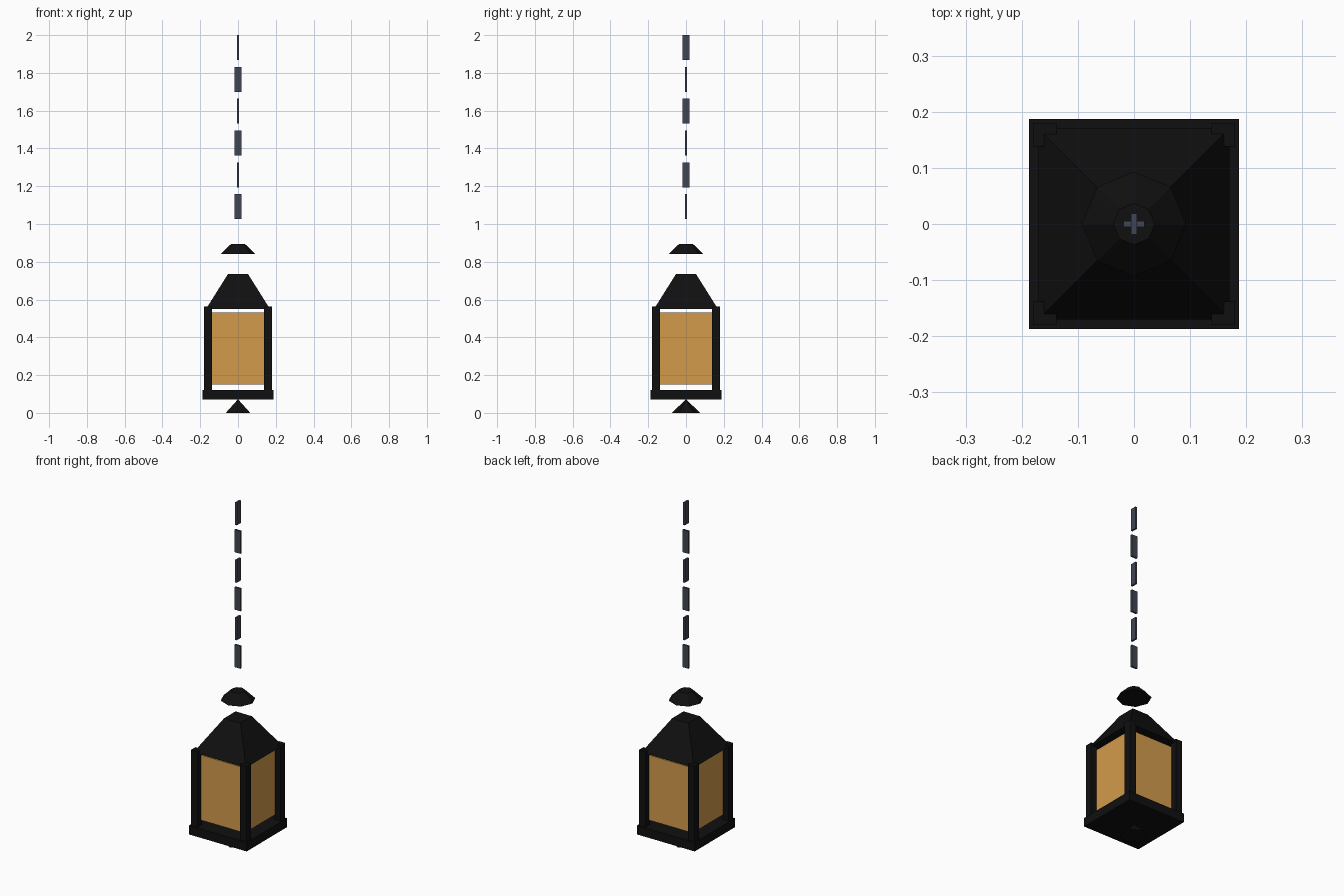
import bpy, bmesh, math
from mathutils import Matrix

if "Cube" in bpy.data.objects:
    bpy.data.objects.remove(bpy.data.objects["Cube"])


def material(name, rgb):
    m = bpy.data.materials.new(name)
    m.diffuse_color = (*rgb, 1)
    m.use_nodes = True
    m.node_tree.nodes["Principled BSDF"].inputs["Base Color"].default_value = m.diffuse_color
    return m


BLACK = material("black iron", (0.005, 0.005, 0.0055))
STEEL = material("chain grey", (0.051, 0.061, 0.084))
AMBER = material("amber glass", (0.65, 0.33, 0.072))


def finish(name, bm, mat):
    bmesh.ops.recalc_face_normals(bm, faces=bm.faces)
    mesh = bpy.data.meshes.new(name)
    bm.to_mesh(mesh)
    bm.free()
    mesh.materials.append(mat)
    obj = bpy.data.objects.new(name, mesh)
    bpy.context.collection.objects.link(obj)
    return obj


def box(name, x, y, z0, z1, sx, sy, mat):
    bm = bmesh.new()
    m = Matrix.Translation((x, y, (z0 + z1) / 2)) @ Matrix.Diagonal((sx, sy, z1 - z0, 1))
    bmesh.ops.create_cube(bm, size=1, matrix=m)
    return finish(name, bm, mat)


def frustum(name, sides, r0, r1, z0, z1, turn, mat):
    """Tapered prism; turn is the angle of the first corner from +x."""
    bm = bmesh.new()

    def ring(r, z):
        return [bm.verts.new((r * math.cos(turn + i * math.tau / sides),
                              r * math.sin(turn + i * math.tau / sides), z))
                for i in range(sides)]

    low = ring(r0, z0)
    high = ring(r1, z1) if r1 > 0 else [bm.verts.new((0, 0, z1))]
    bm.faces.new(low)
    if r1 > 0:
        bm.faces.new(high)
    for i in range(sides):
        j = (i + 1) % sides
        if r1 > 0:
            bm.faces.new((low[i], low[j], high[j], high[i]))
        else:
            bm.faces.new((low[i], low[j], high[0]))
    return finish(name, bm, mat)


ROOT2 = math.sqrt(2)

# Hanging finial and base slab
frustum("bottom_finial", 6, 0.075, 0, 0.0, 0.072, math.pi / 2, BLACK)
box("base", 0, 0, 0.07, 0.122, 0.374, 0.374, BLACK)

# Corner posts
for sx in (-1, 1):
    for sy in (-1, 1):
        box("corner_post", sx * 0.159, sy * 0.159, 0.12, 0.564, 0.042, 0.042, BLACK)

# Glass body
box("glass", 0, 0, 0.15, 0.531, 0.288, 0.288, AMBER)

# Square roof and the eight-sided cap above it
frustum("roof", 4, 0.17 * ROOT2, 0.053 * ROOT2, 0.549, 0.735, math.pi / 4, BLACK)
frustum("cap", 8, 0.093, 0.037, 0.84, 0.894, 0, BLACK)

# Chain of flat links, alternately turned
for i in range(6):
    z0 = 1.026 + i * 0.1684
    wx, wy = (0.038, 0.011) if i % 2 == 0 else (0.011, 0.038)
    box("chain_link", 0, 0, z0, z0 + 0.132, wx, wy, STEEL)
